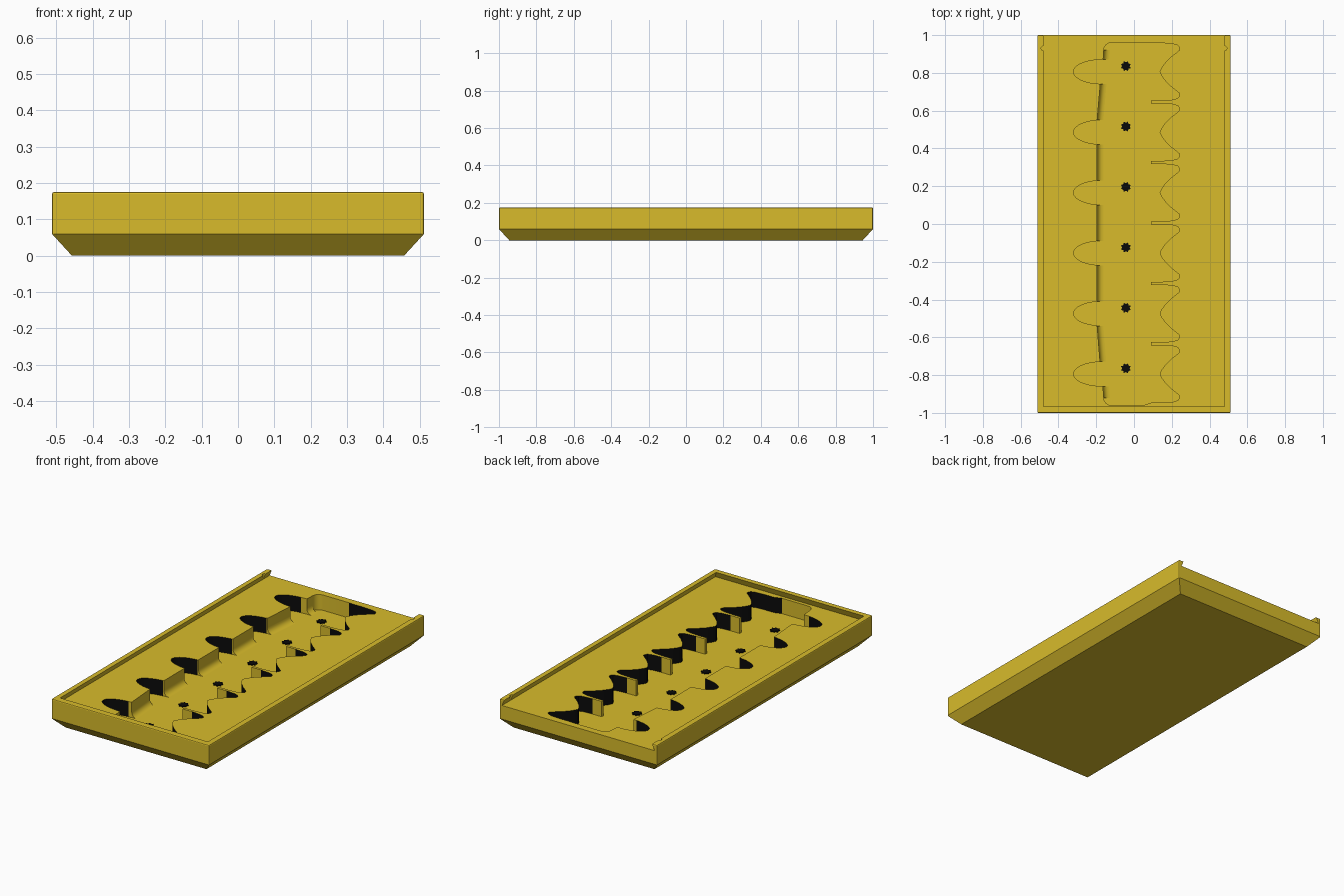
import bpy, bmesh, math

if "Cube" in bpy.data.objects:
    bpy.data.objects.remove(bpy.data.objects["Cube"])

mat = bpy.data.materials.new("mustard yellow")
mat.diffuse_color = (0.69, 0.50, 0.024, 1)
mat.use_nodes = True
mat.node_tree.nodes["Principled BSDF"].inputs["Base Color"].default_value = mat.diffuse_color
black = bpy.data.materials.new("black")
black.diffuse_color = (0.003, 0.003, 0.003, 1)
black.use_nodes = True
black.node_tree.nodes["Principled BSDF"].inputs["Base Color"].default_value = black.diffuse_color

CELLS = [0.806 - 0.32 * i for i in range(6)]   # cell centres, back to front
FLOOR, DECK, TOP = 0.05, 0.14, 0.175


def make(name, bm, helper=False, colour=mat):
    bmesh.ops.recalc_face_normals(bm, faces=bm.faces)
    me = bpy.data.meshes.new(name)
    bm.to_mesh(me)
    bm.free()
    me.materials.append(colour)
    ob = bpy.data.objects.new(name, me)
    bpy.context.collection.objects.link(ob)
    ob.hide_render = helper
    return ob


def loft(rings):
    """Closed solid through rings of equal point count."""
    bm = bmesh.new()
    vs = [[bm.verts.new(p) for p in r] for r in rings]
    n = len(vs[0])
    for a, b in zip(vs, vs[1:]):
        for i in range(n):
            j = (i + 1) % n
            bm.faces.new((a[i], a[j], b[j], b[i]))
    bm.faces.new(vs[0][::-1])
    bm.faces.new(vs[-1])
    return bm


def rect(x, y0, y1, z):
    return [(-x, y0, z), (x, y0, z), (x, y1, z), (-x, y1, z)]


def prism(pts, z0, z1):
    return loft([[(x, y, z) for x, y in pts] for z in (z0, z1)])


def cut(target, cutter):
    m = target.modifiers.new("cut", 'BOOLEAN')
    m.operation, m.solver, m.object = 'DIFFERENCE', 'EXACT', cutter
    bpy.context.view_layer.objects.active = target
    bpy.ops.object.modifier_apply(modifier=m.name)
    bpy.data.objects.remove(cutter)


# Tray body: chamfered underside, slightly eased upright and rim edges
bm = loft([rect(0.457, -0.945, 0.945, 0), rect(0.512, -1, 1, 0.06),
           rect(0.512, -1, 1, TOP)])
edges = [e for e in bm.edges if min(v.co.z for v in e.verts) > 0.05
         and max(v.co.z for v in e.verts) > 0.1]
bmesh.ops.bevel(bm, geom=edges, offset=0.006, segments=2, profile=0.5,
                affect='EDGES')
tray = make("tray", bm)

# Dovetail lid channel, open at the back
k = 0.015 / (TOP - DECK)
cut(tray, make("lid_channel", loft([
    rect(0.495, -0.98, 1.1, DECK),
    rect(0.48 - k * 0.02, -0.965 + k * 0.02, 1.1, TOP + 0.02)]), True))

# Lid catch notches near the open end
for s in (-1, 1):
    pts = [(s * 0.48 + 0.012 * math.cos(a * math.pi / 6),
            0.93 + 0.012 * math.sin(a * math.pi / 6)) for a in range(12)]
    cut(tray, make("catch", prism(pts, DECK + 0.005, TOP + 0.02), True))


# Pocket outline: left wall with finger lobes, right side with twin horns
def wall_x(y):
    return -0.195 + 0.035 * min(1, max(0, (abs(y) - 0.6) / 0.3))


HORN = [(0.09, 0.152), (0.15, 0.152), (0.205, 0.148), (0.232, 0.14),
        (0.241, 0.128), (0.241, 0.115), (0.228, 0.104), (0.195, 0.078),
        (0.165, 0.048), (0.145, 0.02)]
outline = []
for c in CELLS:
    outline += [(x, c + d) for x, d in HORN] + [(0.136, c)]
    outline += [(x, c - d) for x, d in reversed(HORN)]
outline.append((0.05, -0.96))

arc = [math.radians(a) for a in range(0, 91, 15)]
corner = [(-0.12 - 0.04 * math.sin(a), -0.92 - 0.04 * math.cos(a)) for a in arc]
outline += corner
spans = []                       # wall stretches that get a coved foot
prev = corner[-1]
for c in reversed(CELLS):
    lo, hi = c - 0.065, c + 0.065
    spans.append((prev, (wall_x(lo), lo)))
    outline.append(spans[-1][1])
    for i in range(1, 32):
        t = math.pi * i / 32
        x, y = -0.17 - 0.15 * math.sin(t), c - 0.064 * math.cos(t)
        if x < wall_x(y) - 0.003:
            outline.append((x, y))
    prev = (wall_x(hi), hi)
    outline.append(prev)
spans.append((prev, (-0.16, 0.92)))
outline += [(x, -y) for x, y in reversed(corner)]
outline.append((0.05, 0.96))
cut(tray, make("pocket", prism(outline, FLOOR, DECK + 0.02), True))

# Black walls on the finger lobes and the horn curves
tray.data.materials.append(black)
for p in tray.data.polygons:
    x, y, z = p.center
    if abs(p.normal.z) < 0.1 and FLOOR < z < DECK and abs(y) < 0.97:
        lobe = -0.33 < x < -0.2
        horn = 0.13 < x < 0.25 or (abs(y) > 0.9 and 0.06 < x < 0.25)
        if lobe or horn:
            p.material_index = 1

# Coved foot along the left wall of the pocket
R = 0.033
cove = [(-0.003, -0.003), (R, -0.003)] + [
    (R - R * math.sin(a), R - R * math.cos(a)) for a in arc] + [(-0.003, R)]
for i, ((x0, y0), (x1, y1)) in enumerate(spans):
    make(f"wall_cove_{i + 1}", loft([
        [(x + u, y, FLOOR + w) for u, w in cove]
        for x, y in ((x0, y0), (x1, y1))]))

# Small raised black marker in each cell
for i, c in enumerate(CELLS):
    pts = []
    for a in range(16):
        r, t = (0.028 if a % 2 else 0.02), a * math.pi / 8
        pts.append((-0.043 + r * math.cos(t), c + 0.03 + r * math.sin(t)))
    make(f"cell_marker_{i + 1}", prism(pts, FLOOR - 0.002, FLOOR + 0.006),
         colour=black)

# Smooth only the finely curved walls, keep everything else flat
for ob in bpy.context.scene.objects:
    ob.select_set(True)
    bpy.context.view_layer.objects.active = ob
bpy.ops.object.shade_smooth_by_angle(angle=math.radians(18))
